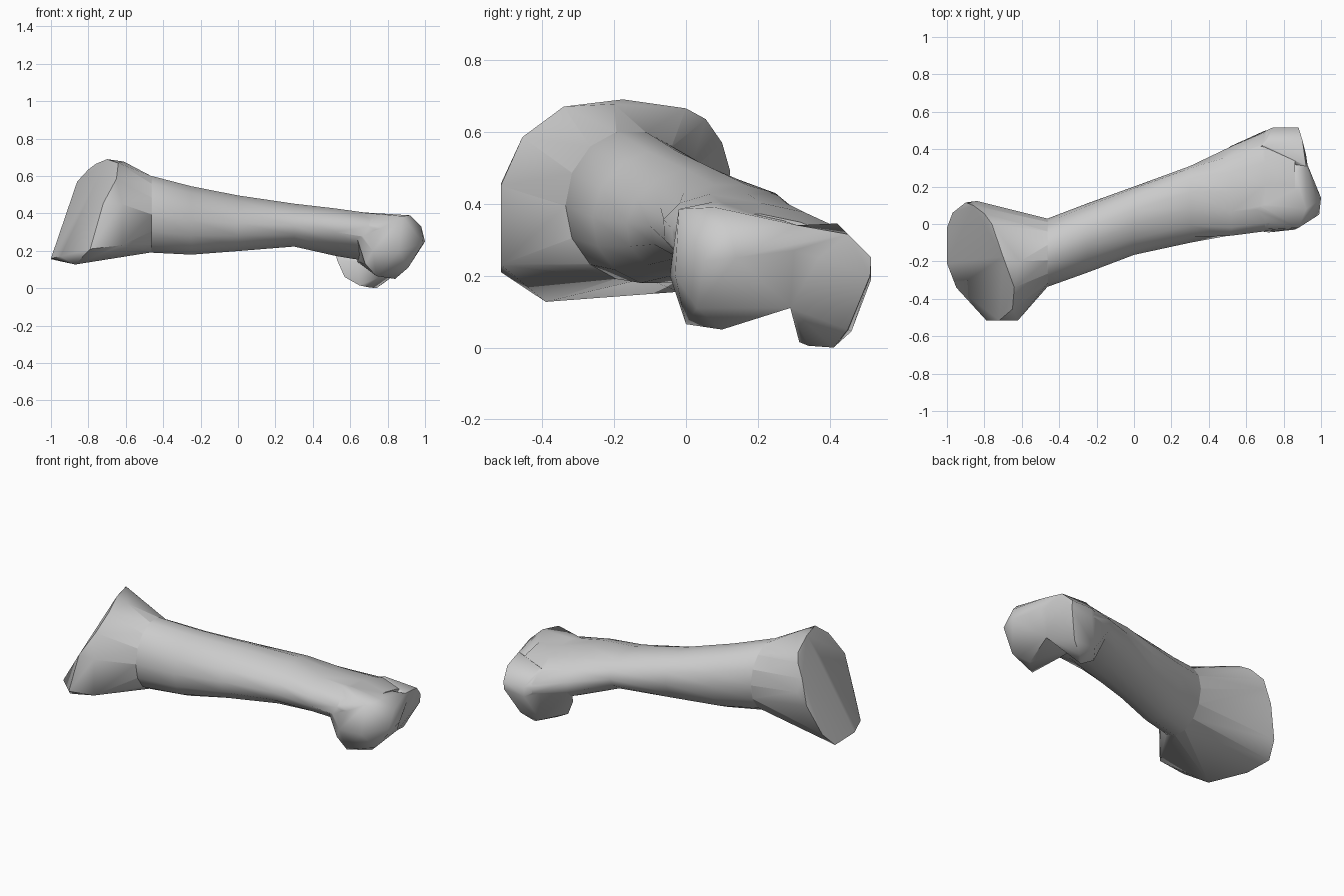
import bpy, bmesh, math
from mathutils import Vector

old = bpy.data.objects.get("Cube")
if old:
    bpy.data.objects.remove(old, do_unlink=True)

# Single bone colour
bone_grey = bpy.data.materials.new("bone grey")
bone_grey.use_nodes = True
bone_grey.diffuse_color = (0.6, 0.6, 0.6, 1)
bone_grey.node_tree.nodes["Principled BSDF"].inputs["Base Color"].default_value = (0.6, 0.6, 0.6, 1)


def finish(name, bm):
    """Turn a bmesh into a named object with the bone colour."""
    bmesh.ops.recalc_face_normals(bm, faces=bm.faces)
    mesh = bpy.data.meshes.new(name)
    bm.to_mesh(mesh)
    bm.free()
    mesh.materials.append(bone_grey)
    obj = bpy.data.objects.new(name, mesh)
    bpy.context.collection.objects.link(obj)
    return obj


def oval(x, y_low, y_high, z_low, z_high, lean, sides=14):
    """Points of an oval cross-section whose top leans along y."""
    centre = Vector((x, (y_low + y_high) / 2, (z_low + z_high) / 2))
    points = []
    for i in range(sides):
        c, s = math.cos(math.tau * i / sides), math.sin(math.tau * i / sides)
        points.append(centre + Vector((0, c * (y_high - y_low) / 2 + s * lean,
                                       s * (z_high - z_low) / 2)))
    return points


def hull(name, points):
    """Convex knob wrapped around a few landmark points."""
    bm = bmesh.new()
    for p in points:
        bm.verts.new(p)
    result = bmesh.ops.convex_hull(bm, input=bm.verts)
    loose = {g for g in result["geom_interior"] + result["geom_unused"]
             if isinstance(g, bmesh.types.BMVert)}
    bmesh.ops.delete(bm, geom=list(loose), context='VERTS')
    return finish(name, bm)


def loft(name, sections):
    """Skin a row of oval cross-sections and cap both ends."""
    bm = bmesh.new()
    rings = [[bm.verts.new(p) for p in oval(*section)] for section in sections]
    for first, second in zip(rings, rings[1:]):
        for i in range(len(first)):
            j = (i + 1) % len(first)
            bm.faces.new((first[i], first[j], second[j], second[i]))
    bm.faces.new(rings[0])
    bm.faces.new(rings[-1])
    return finish(name, bm)


# Tapering shaft, its ends buried in the knobs
shaft = loft("bone", [
    (-0.60, -0.33, -0.02, 0.23, 0.60, 0.0),
    (-0.46, -0.335, 0.03, 0.185, 0.605, 0.0),
    (-0.25, -0.26, 0.11, 0.175, 0.55, 0.01),
    (0.0, -0.165, 0.20, 0.195, 0.50, 0.02),
    (0.30, -0.10, 0.31, 0.22, 0.455, 0.02),
    (0.52, -0.06, 0.415, 0.17, 0.43, -0.06),
    (0.70, -0.03, 0.49, 0.14, 0.405, -0.08),
    (0.86, 0.0, 0.48, 0.13, 0.375, -0.09),
])

# Broad upper head with a slanted end face, blending into the shaft
head = hull("head", [
    (-0.70, -0.175, 0.69), (-0.61, -0.20, 0.677), (-0.64, -0.34, 0.67),
    (-0.76, 0.0, 0.665), (-0.80, 0.055, 0.635), (-0.86, 0.10, 0.57),
    (-0.84, 0.123, 0.49), (-0.90, 0.115, 0.42), (-0.97, 0.06, 0.24),
    (-1.0, -0.02, 0.155), (-1.0, -0.21, 0.16), (-0.95, -0.34, 0.17),
    (-0.87, -0.39, 0.127), (-0.79, -0.515, 0.21), (-0.62, -0.515, 0.23),
    (-0.62, -0.515, 0.45), (-0.72, -0.515, 0.455), (-0.65, -0.455, 0.585),
] + oval(-0.46, -0.333, 0.028, 0.187, 0.603, 0.0))

# Valley shared by the two lower knobs
valley = [(0.93, 0.30, 0.27), (0.92, 0.31, 0.34), (0.88, 0.29, 0.11), (0.64, 0.30, 0.14)]

# Large lower knob
outer_knob = hull("outer_knob", valley + [
    (0.74, 0.0, 0.065), (0.84, 0.10, 0.05), (0.91, 0.03, 0.11),
    (0.99, 0.05, 0.24), (1.0, 0.14, 0.25), (0.98, 0.12, 0.33),
    (0.92, 0.08, 0.39), (0.88, -0.02, 0.385), (0.72, -0.045, 0.20),
    (0.86, -0.03, 0.20), (0.62, -0.03, 0.32), (0.68, -0.01, 0.13),
    (0.60, 0.10, 0.41), (0.91, 0.36, 0.30),
])

# Smaller knob dropping below the shaft
inner_knob = hull("inner_knob", valley + [
    (0.53, 0.34, 0.15), (0.57, 0.33, 0.06), (0.65, 0.315, 0.015),
    (0.74, 0.41, 0.0), (0.70, 0.34, 0.005), (0.81, 0.45, 0.05),
    (0.67, 0.46, 0.045), (0.88, 0.512, 0.20), (0.74, 0.515, 0.19),
    (0.74, 0.515, 0.25), (0.88, 0.515, 0.25), (0.90, 0.45, 0.315),
    (0.92, 0.37, 0.25), (0.70, 0.42, 0.345), (0.50, 0.40, 0.27),
])

# Fuse the knobs into the shaft and smooth the skin
bpy.context.view_layer.objects.active = shaft
for part in (head, outer_knob, inner_knob):
    fuse = shaft.modifiers.new("fuse", 'BOOLEAN')
    fuse.operation = 'UNION'
    fuse.solver = 'EXACT'
    fuse.object = part
    bpy.ops.object.modifier_apply(modifier=fuse.name)
    bpy.data.objects.remove(part, do_unlink=True)

bpy.ops.object.select_all(action='DESELECT')
shaft.select_set(True)
bpy.ops.object.shade_smooth_by_angle(angle=math.radians(50))
